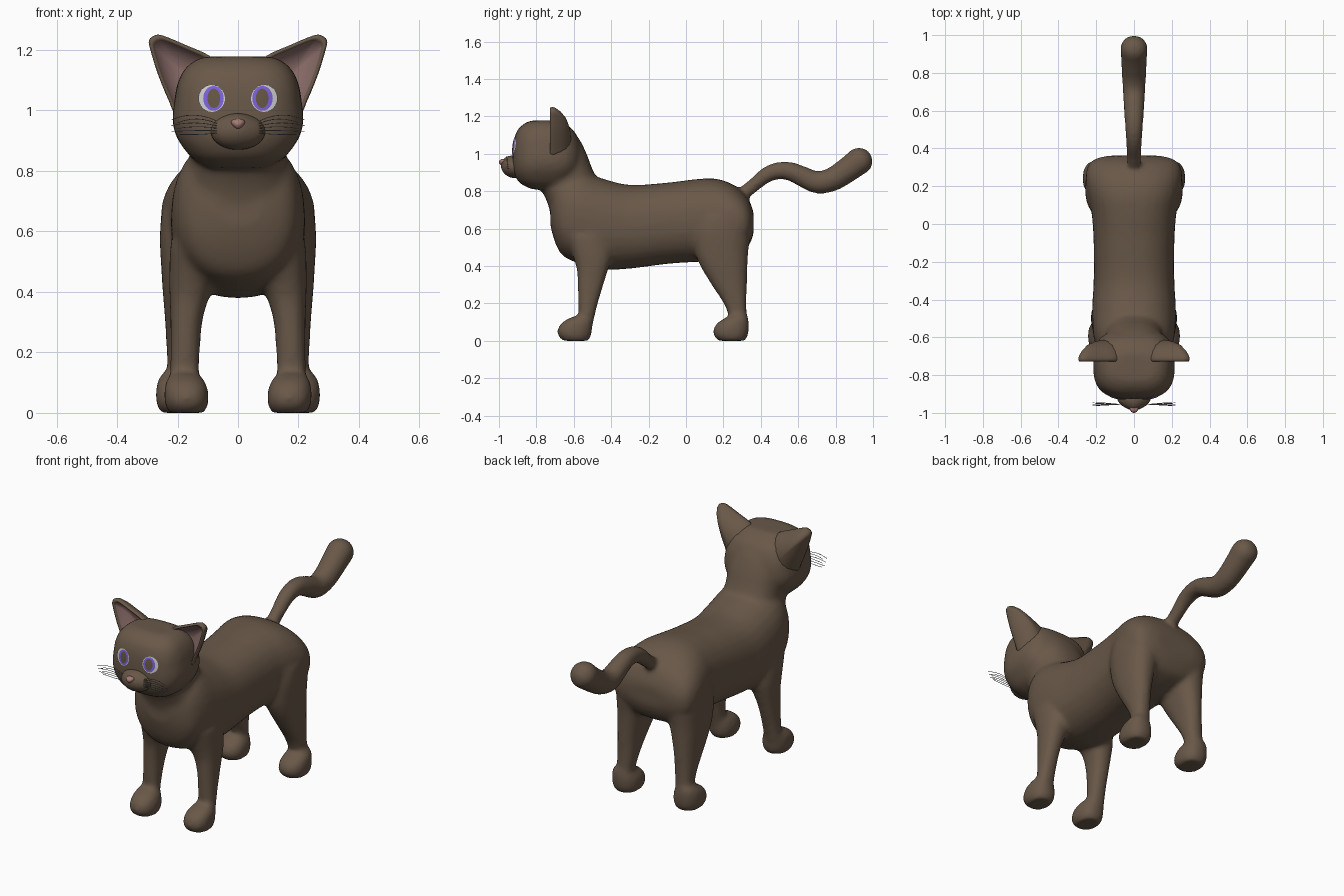
import bpy, bmesh
from math import sin, cos, pi, copysign
from mathutils import Vector, Matrix
from mathutils.bvhtree import BVHTree

cube = bpy.data.objects.get("Cube")
if cube:
    bpy.data.objects.remove(cube, do_unlink=True)


def material(name, r, g, b):
    m = bpy.data.materials.new(name)
    m.use_nodes = True
    m.diffuse_color = (r, g, b, 1)
    m.node_tree.nodes["Principled BSDF"].inputs["Base Color"].default_value = (r, g, b, 1)
    return m


FUR = material("brown_fur", .14, .097, .065)
PINK = material("ear_pink", .26, .155, .145)
NOSE = material("nose_pink", .36, .2, .17)
WHITE = material("eye_white", .6, .6, .6)
IRIS = material("iris_purple", .2, .12, .7)
PUPIL = material("pupil_brown", .13, .095, .06)
GREY = material("whisker_grey", .2, .2, .2)


def finish(bm, name, *mats):
    bmesh.ops.recalc_face_normals(bm, faces=bm.faces)
    for f in bm.faces:
        f.smooth = True
    me = bpy.data.meshes.new(name)
    bm.to_mesh(me)
    bm.free()
    ob = bpy.data.objects.new(name, me)
    bpy.context.collection.objects.link(ob)
    for m in mats:
        me.materials.append(m)
    return ob


def spline(rows, steps=5):
    """Catmull-Rom interpolation of rows of values."""
    rows = [Vector(r) for r in rows]
    out = []
    for i in range(len(rows) - 1):
        a, b, c, d = rows[max(i - 1, 0)], rows[i], rows[i + 1], rows[min(i + 2, len(rows) - 1)]
        for s in range(steps):
            t = s / steps
            out.append(b + (c - a) * t / 2 + (a - b * 2.5 + c * 2 - d / 2) * t * t
                       + ((b - c) * 1.5 + (d - a) / 2) * t ** 3)
    return out + [rows[-1]]


def bridge(bm, rings, mat=0):
    n = len(rings[0])
    for r, s in zip(rings, rings[1:]):
        for i in range(n):
            j = (i + 1) % n
            bm.faces.new((r[i], r[j], s[j], s[i])).material_index = mat


def skin(bm, rings):
    rings = [[bm.verts.new(p) for p in ring] for ring in rings]
    bridge(bm, rings)
    bm.faces.new(rings[0])
    bm.faces.new(rings[-1])


def loft(bm, rows, place, power=2.3, pad=.004, n=28):
    """Rows are (station, low, high, x_low, x_high)."""
    rings = []
    for t, a0, a1, x0, x1 in spline(rows):
        ring = []
        for k in range(n):
            c, s = cos(2 * pi * k / n), sin(2 * pi * k / n)
            u, v = (copysign(abs(w) ** (2 / power), w) for w in (c, s))
            ring.append(place(t, (a0 + a1) / 2 + u * ((a1 - a0) / 2 + pad),
                              (x0 + x1) / 2 + v * ((x1 - x0) / 2 + pad)))
        rings.append(ring)
    skin(bm, rings)


def along_y(t, a, x):
    return (x, t, a)


def along_z(t, a, x):
    return (x, a, t)


def ball(bm, centre, size):
    bmesh.ops.create_uvsphere(bm, u_segments=32, v_segments=20, radius=1,
                              matrix=Matrix.Translation(centre) @ Matrix.Diagonal((*size, 1)))


# Body volumes, fused into one smooth skin
bm = bmesh.new()
torso = [(-.725, .62, .76, .08), (-.70, .53, .84, .15), (-.66, .46, .89, .19), (-.58, .42, .91, .213),
         (-.45, .385, .865, .218), (-.3, .39, .83, .21), (-.1, .415, .842, .21), (.05, .425, .86, .22),
         (.15, .43, .864, .24), (.24, .45, .838, .252), (.31, .48, .785, .24), (.345, .53, .73, .2),
         (.362, .58, .68, .13)]
loft(bm, [(y, a, b, -w, w) for y, a, b, w in torso], along_y)
neck = [(.55, -.68, -.42, .19), (.68, -.72, -.4, .195), (.75, -.742, -.42, .178), (.83, -.78, -.46, .155),
        (.92, -.8, -.505, .155), (1.0, -.8, -.535, .155), (1.08, -.8, -.575, .14), (1.13, -.8, -.62, .1)]
loft(bm, [(z, a, b, -w, w) for z, a, b, w in neck], along_z)
head = [(.81, -.82, -.66, .09), (.84, -.88, -.62, .145), (.88, -.91, -.59, .18), (.92, -.922, -.57, .203),
        (.97, -.925, -.56, .213), (1.03, -.922, -.565, .207), (1.08, -.915, -.58, .199),
        (1.13, -.895, -.61, .178), (1.165, -.855, -.66, .14), (1.178, -.82, -.69, .1)]
loft(bm, [(z, a, b, -w, w) for z, a, b, w in head], along_z, 2.9)

front_leg = [(.56, -.64, -.40, .05, .22), (.45, -.60, -.40, .07, .224), (.38, -.58, -.42, .10, .222),
             (.30, -.575, -.445, .122, .22), (.2, -.572, -.475, .13, .22), (.12, -.57, -.495, .133, .222),
             (.05, -.57, -.51, .14, .22)]
hind_leg = [(.66, .06, .33, .06, .25), (.58, .04, .34, .06, .255), (.48, .05, .33, .08, .25),
            (.40, .08, .325, .1, .245), (.30, .14, .322, .122, .237), (.20, .205, .32, .135, .232),
            (.12, .235, .322, .145, .23), (.05, .24, .325, .15, .23)]
paw = [(0, -.655, -.525, .115, .225), (.03, -.682, -.51, .102, .238), (.07, -.68, -.505, .102, .24),
       (.105, -.65, -.506, .113, .234), (.13, -.6, -.51, .135, .22)]
hind_paw = [(z, a + .833, b + .838, c + .02, d + .028) for z, a, b, c, d in paw]
for side in (-1, 1):
    for part in (front_leg, hind_leg, paw, hind_paw):
        loft(bm, part, lambda t, a, x: (side * x, a, t))

# Tail: tapered tube in the middle plane, rows of (y, z, radius)
tail = spline([(.27, .76, .036), (.36, .83, .038), (.42, .88, .042), (.48, .907, .046), (.55, .908, .05),
               (.62, .88, .055), (.70, .847, .06), (.78, .862, .064), (.85, .905, .068), (.925, .96, .072)])
rings = []
for i, (y, z, r) in enumerate(tail):
    d = tail[min(i + 1, len(tail) - 1)] - tail[max(i - 1, 0)]
    d = Vector((d.x, d.y)).normalized()
    rings.append([(r * sin(a), y - d.y * r * cos(a), z + d.x * r * cos(a))
                  for a in (2 * pi * k / 24 for k in range(24))])
skin(bm, rings)
ball(bm, (0, .925, .96), (.074, .074, .074))

base = finish(bm, "body_volumes", FUR)
rem = base.modifiers.new("fuse", 'REMESH')
rem.mode = 'VOXEL'
rem.voxel_size = .0125
smooth = base.modifiers.new("soften", 'SMOOTH')
smooth.iterations = 12
bpy.context.view_layer.update()
deps = bpy.context.evaluated_depsgraph_get()
mesh = bpy.data.meshes.new_from_object(base.evaluated_get(deps))
bpy.data.objects.remove(base, do_unlink=True)
bm = bmesh.new()
bm.from_mesh(mesh)
low = min(v.co.z for v in bm.verts)
for v in bm.verts:
    v.co.z -= low
bm.normal_update()
surface = BVHTree.FromBMesh(bm)
finish(bm, "body", FUR)

# Muzzle and nose
bm = bmesh.new()
ball(bm, (0, -.915, .93), (.09, .066, .06))
for v in bm.verts:
    if v.co.y < -.915:  # snout draws in towards the nose
        v.co.y -= .016 * max(0, 1 - abs(v.co.x) / .05) * max(0, (v.co.z - .87) / .12)
finish(bm, "muzzle", FUR)
bm = bmesh.new()
ball(bm, (0, -.977, .955), (.028, .023, .018))
for v in bm.verts:
    v.co.x *= .75 + (v.co.z - .955) * 18
finish(bm, "nose", NOSE)

# Ears: domed back, rolled rim and hollow pink front
outline = spline([(.06, 1.13), (.09, 1.178), (.17, 1.215), (.25, 1.248), (.278, 1.247), (.294, 1.232),
                  (.291, 1.205), (.265, 1.12), (.228, 1.03), (.2, .98), (.13, .99)], 3)


def ear_ring(bm, side, scale, y, centre):
    return [bm.verts.new((side * (centre[0] + (p.x - centre[0]) * scale), y,
                          centre[1] + (p.y - centre[1]) * scale)) for p in outline]


for side, label in ((1, "left"), (-1, "right")):
    bm = bmesh.new()
    mid, root = (.185, 1.13), (.16, 1.08)
    rim = ear_ring(bm, side, 1, -.715, root)
    back = [rim] + [ear_ring(bm, side, s, y, root)
                    for s, y in ((.97, -.698), (.85, -.67), (.65, -.642), (.35, -.622), (.08, -.615))]
    bridge(bm, back)
    bm.faces.new(back[-1])
    lip = [rim] + [ear_ring(bm, side, s, y, mid) for s, y in ((.96, -.728), (.88, -.728), (.83, -.716))]
    bridge(bm, lip)
    hollow = [lip[-1]] + [ear_ring(bm, side, s, y, mid) for s, y in ((.6, -.69), (.3, -.675), (.05, -.67))]
    bridge(bm, hollow, 1)
    bm.faces.new(hollow[-1]).material_index = 1
    finish(bm, label + "_ear", FUR, PINK)

    # Eye: concentric rings laid on the face, coloured from the outside in
    bm = bmesh.new()
    rings = []
    for cx, rx, rz in ((.087, .044, .045), (.084, .038, .043), (.081, .034, .041), (.08, .028, .037),
                       (.08, .021, .032), (.08, .012, .02), (.08, .002, .003)):
        ring = []
        for k in range(32):
            a = 2 * pi * k / 32
            x, z = side * (cx + rx * cos(a)), 1.04 + rz * sin(a)
            hit = surface.ray_cast(Vector((x, -2, z)), Vector((0, 1, 0)))[0]
            ring.append(bm.verts.new((x, (hit.y if hit else -.9) - .005, z)))
        rings.append(ring)
    for i in range(6):
        bridge(bm, rings[i:i + 2], i // 2)
    bm.faces.new(rings[-1]).material_index = 2
    finish(bm, label + "_eye", WHITE, IRIS, PUPIL)

    # Whiskers: thin arcs fanning out from the muzzle
    cu = bpy.data.curves.new(label + "_whiskers", 'CURVE')
    cu.dimensions = '3D'
    cu.bevel_depth = .0013
    cu.bevel_resolution = 1
    for k in range(6):
        f = k / 5
        sp = cu.splines.new('POLY')
        sp.points.add(6)
        for i, p in enumerate(sp.points):
            t = i / 6
            p.co = (side * (.07 + (.13 + .02 * (k % 2)) * t), -.955 - .02 * f * t + .012 * t,
                    .925 + .04 * f + (.04 * f - .005) * t * (1 - t) * 2 + .008 * (f - .5) * t, 1)
    cu.materials.append(GREY)
    bpy.context.collection.objects.link(bpy.data.objects.new(label + "_whiskers", cu))
